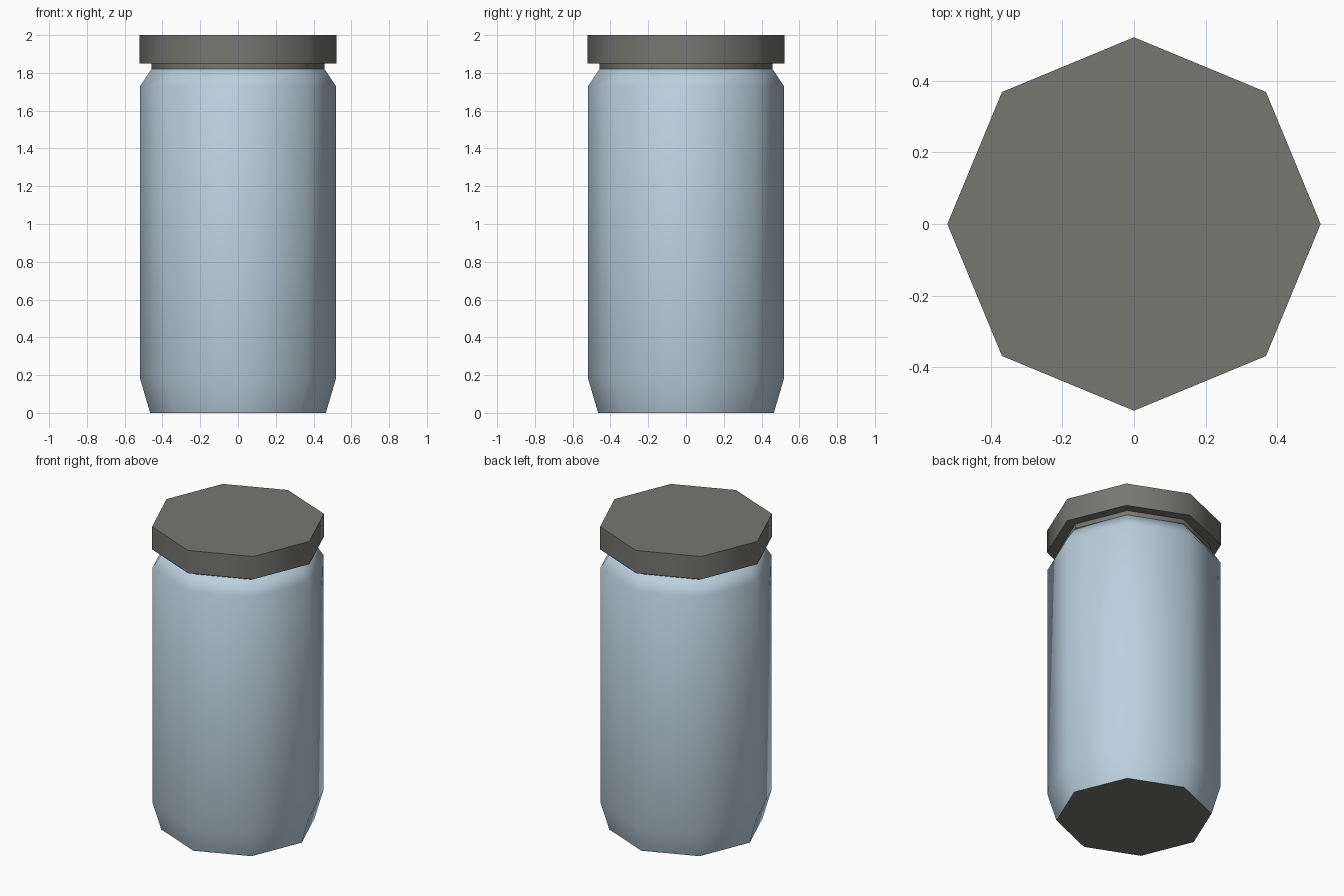
import bpy, bmesh, math

cube = bpy.data.objects.get("Cube")
if cube:
    bpy.data.objects.remove(cube)

SIDES = 8


def material(name, rgb):
    m = bpy.data.materials.new(name)
    m.use_nodes = True
    m.diffuse_color = (*rgb, 1)
    m.node_tree.nodes["Principled BSDF"].inputs["Base Color"].default_value = (*rgb, 1)
    return m


def turned(name, profile, mats, sharp_angle):
    """Eight-sided solid from (radius, height) rings, capped at both ends."""
    bm = bmesh.new()
    rings = []
    for r, z in profile:
        angles = [2 * math.pi * i / SIDES for i in range(SIDES)]
        rings.append([bm.verts.new((r * math.cos(a), r * math.sin(a), z)) for a in angles])
    for low, high in zip(rings, rings[1:]):
        for i in range(SIDES):
            j = (i + 1) % SIDES
            bm.faces.new((low[i], low[j], high[j], high[i]))
    bm.faces.new(rings[0][::-1])
    bm.faces.new(rings[-1])
    bm.normal_update()
    # flat end caps take the last material
    for f in bm.faces:
        if abs(f.normal.z) > 0.99:
            f.material_index = len(mats) - 1
    mesh = bpy.data.meshes.new(name)
    bm.to_mesh(mesh)
    bm.free()
    for m in mats:
        mesh.materials.append(m)
    ob = bpy.data.objects.new(name, mesh)
    bpy.context.collection.objects.link(ob)
    bpy.ops.object.select_all(action="DESELECT")
    ob.select_set(True)
    bpy.context.view_layer.objects.active = ob
    bpy.ops.object.shade_smooth_by_angle(angle=math.radians(sharp_angle))
    return ob


glass = material("pale_blue_glass", (0.50, 0.63, 0.73))
metal = material("grey_metal", (0.18, 0.18, 0.17))

# Jar body with tapered foot and shoulder, grey base
turned("jar_body", [(0.465, 0), (0.518, 0.18), (0.518, 1.73), (0.458, 1.82)], [glass, metal], 60)
# Neck and lid
turned("jar_neck", [(0.458, 1.815), (0.458, 1.86)], [metal], 60)
turned("jar_lid", [(0.521, 1.85), (0.521, 2.0)], [metal], 60)
